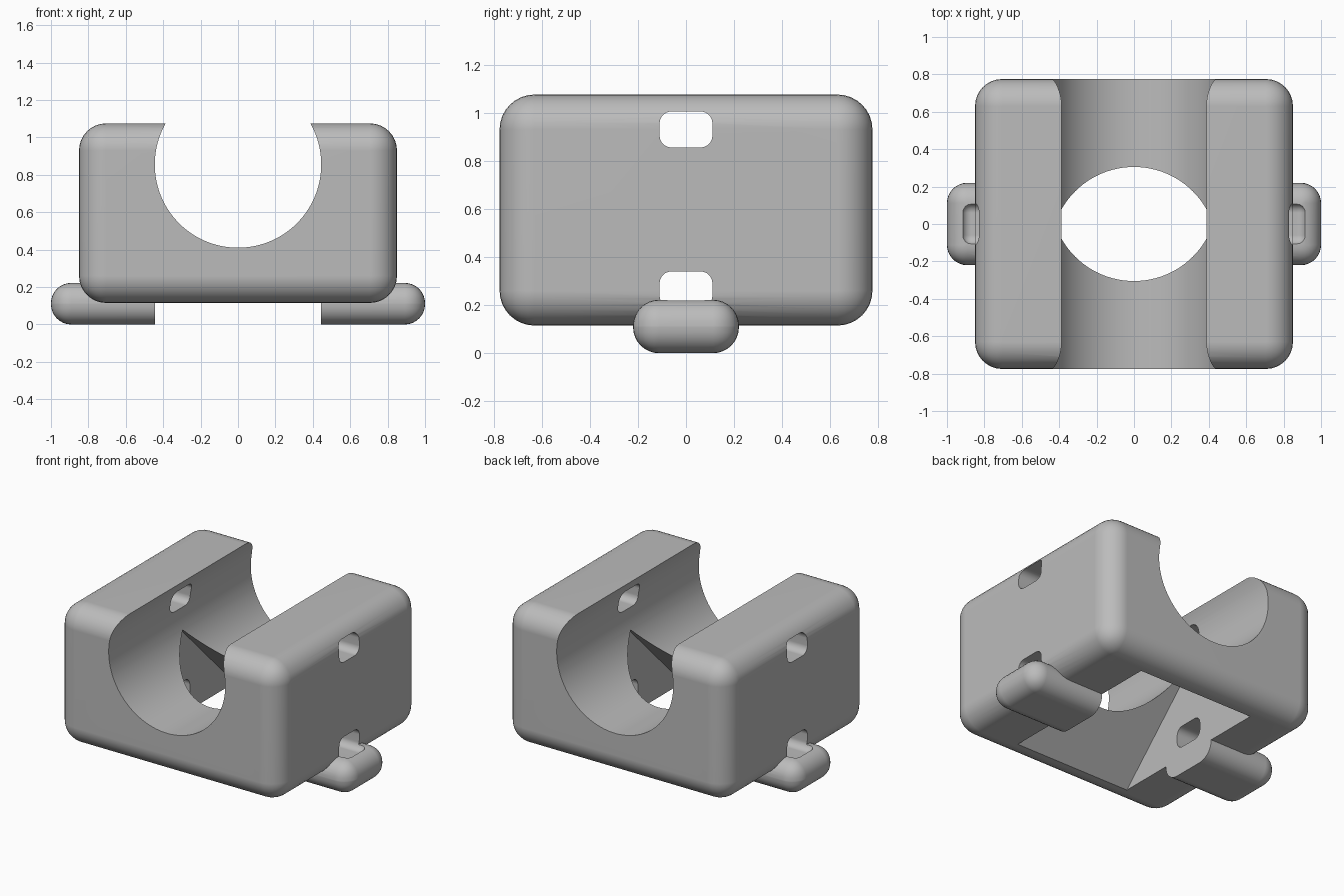
import bpy
import bmesh
import math
from mathutils import Matrix, Vector

cube = bpy.data.objects.get("Cube")
if cube:
    bpy.data.objects.remove(cube, do_unlink=True)

grey = bpy.data.materials.new("mid_grey")
grey.use_nodes = True
colour = (0.5, 0.5, 0.5, 1)
grey.diffuse_color = colour
grey.node_tree.nodes["Principled BSDF"].inputs["Base Color"].default_value = colour


def add_object(name, bm):
    bmesh.ops.recalc_face_normals(bm, faces=bm.faces[:])
    mesh = bpy.data.meshes.new(name)
    bm.to_mesh(mesh)
    bm.free()
    mesh.materials.append(grey)
    obj = bpy.data.objects.new(name, mesh)
    bpy.context.collection.objects.link(obj)
    return obj


def rounded_box(name, half_x, half_y, bottom, top, radius, segments=8):
    bm = bmesh.new()
    size = Matrix.Diagonal((2 * half_x, 2 * half_y, top - bottom, 1))
    place = Matrix.Translation((0, 0, (bottom + top) / 2))
    bmesh.ops.create_cube(bm, size=1, matrix=place @ size)
    bmesh.ops.bevel(bm, geom=bm.edges[:], offset=radius, segments=segments,
                    profile=0.5, affect="EDGES")
    return add_object(name, bm)


def extruded(name, points, direction):
    """Closed profile swept along a direction, centred on the origin."""
    bm = bmesh.new()
    sweep = Vector(direction)
    face = bm.faces.new([bm.verts.new(Vector(p) - sweep / 2) for p in points])
    moved = bmesh.ops.extrude_face_region(bm, geom=[face])["geom"]
    bmesh.ops.translate(bm, vec=sweep,
                        verts=[g for g in moved if isinstance(g, bmesh.types.BMVert)])
    return add_object(name, bm)


def combine(target, tool, operation):
    mod = target.modifiers.new(tool.name, "BOOLEAN")
    mod.object = tool
    mod.operation = operation
    mod.solver = "EXACT"
    bpy.context.view_layer.objects.active = target
    bpy.ops.object.modifier_apply(modifier=mod.name)
    bpy.data.objects.remove(tool, do_unlink=True)


# Main block with a cross bar whose ends form the side tabs
body = rounded_box("clamp_body", 0.85, 0.775, 0.115, 1.075, 0.145)
combine(body, rounded_box("side_tabs", 1.0, 0.22, 0, 0.222, 0.108), "UNION")

# Round channel from front to back, open at the top
R, SIDES = 0.445, 96
circle = [(R * math.cos(a), 0, 0.855 + R * math.sin(a))
          for a in (2 * math.pi * i / SIDES for i in range(SIDES))]
combine(body, extruded("channel_cutter", circle, (0, 2, 0)), "DIFFERENCE")

# Gabled pocket rising from the underside
APEX, BASE = 0.715, -0.1
gable = [(0, BASE - APEX, BASE), (0, APEX - BASE, BASE), (0, 0, APEX)]
combine(body, extruded("pocket_cutter", gable, (2 * R, 0, 0)), "DIFFERENCE")

# Strap slots through both side walls
for name, low in (("lower_slot", 0.19), ("upper_slot", 0.855)):
    slot = rounded_box(name, 0.92, 0.11, low, low + 0.15, 0.05, 6)
    combine(body, slot, "DIFFERENCE")

# Smooth rounded edges, crisp cuts
bpy.ops.object.select_all(action="DESELECT")
body.select_set(True)
bpy.context.view_layer.objects.active = body
bpy.ops.object.shade_smooth_by_angle(angle=math.radians(30))
weighted = body.modifiers.new("even_shading", "WEIGHTED_NORMAL")
weighted.keep_sharp = True
